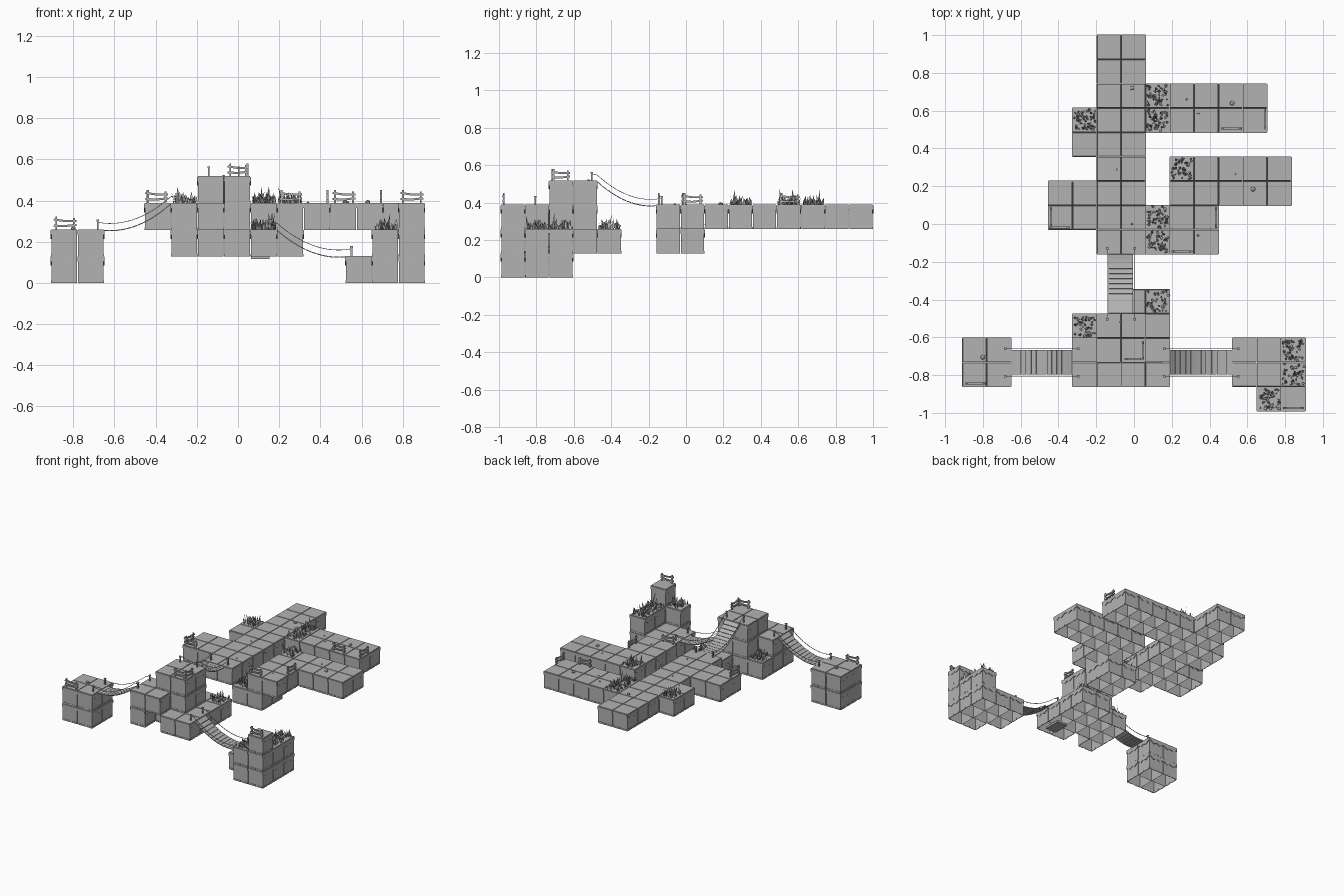
import bpy, bmesh, math, random
from mathutils import Matrix, Vector

random.seed(4)
if "Cube" in bpy.data.objects:
    bpy.data.objects.remove(bpy.data.objects["Cube"])

S = 0.1288                       # block pitch
H = 0.129                        # block height
L1, L2, L3, L4 = [0.002 + H * k for k in range(1, 5)]


def material(name, value):
    m = bpy.data.materials.new(name)
    m.use_nodes = True
    col = (value, value, value, 1)
    m.diffuse_color = col
    m.node_tree.nodes["Principled BSDF"].inputs["Base Color"].default_value = col
    return m


GREY = material("stone grey", 0.45)


def finish(bm, name):
    me = bpy.data.meshes.new(name)
    bm.to_mesh(me)
    bm.free()
    me.materials.append(GREY)
    ob = bpy.data.objects.new(name, me)
    bpy.context.collection.objects.link(ob)
    return ob


def box(bm, c, size, rot=None):
    mat = Matrix.Translation(c) @ (rot or Matrix()) @ Matrix.Diagonal((*size, 1))
    return bmesh.ops.create_cube(bm, size=1, matrix=mat)["verts"]


def bar(bm, a, b, t):
    a, b = Vector(a), Vector(b)
    rot = (b - a).to_track_quat("X", "Z").to_matrix().to_4x4()
    box(bm, (a + b) / 2, ((b - a).length, t, t), rot)


def block(bm, x, y, z):
    """Hollow block, open below, with a chamfered turf cap."""
    walls = box(bm, (x, y, z + H / 2), (S - 0.005, S - 0.005, H))
    faces = {f for v in walls for f in v.link_faces}
    bmesh.ops.delete(bm, geom=[f for f in faces if abs(f.normal.z) > 0.5], context="FACES")
    cap = box(bm, (x, y, z + H - 0.008), (S - 0.001, S - 0.001, 0.02))
    for v in cap:
        if v.co.z > z + H:
            v.co.x += math.copysign(0.002, x - v.co.x)
            v.co.y += math.copysign(0.002, y - v.co.y)


def trim(bm, x, y, z, k):
    """Ragged turf edge and a low base strip on one open side of a block."""
    rot = Matrix.Translation((x, y, z)) @ Matrix.Rotation(k * math.pi / 2, 4, "Z")
    drops = [0.022, 0.026, 0.04, 0.034, 0.028, 0.042, 0.03, 0.022]
    if (k + round(x / S) + round(y / S)) % 2:
        drops.reverse()
    n, top = len(drops) - 1, H - 0.002
    w = S - 0.002
    pts = [(-w / 2, top), (w / 2, top)] + [(w * (0.5 - i / n), top - d) for i, d in enumerate(drops)]
    face = bm.faces.new([bm.verts.new(rot @ Vector((u, -S / 2 - 0.002, v))) for u, v in pts])
    ext = bmesh.ops.extrude_face_region(bm, geom=[face])["geom"]
    off = rot.to_3x3() @ Vector((0, 0.006, 0))
    bmesh.ops.translate(bm, verts=[v for v in ext if isinstance(v, bmesh.types.BMVert)], vec=off)
    for u, length in ((-0.03, 0.055), (0.036, 0.045)):
        box(bm, rot @ Vector((u, -S / 2 + 0.002, 0.006)), (length, 0.004, 0.012),
            Matrix.Rotation(k * math.pi / 2, 4, "Z"))


def island(name, x0, y0, patches):
    """patches: (column, row, columns, rows, bottom layer, top layer) on a local grid."""
    cells = {(i, j, k) for c, r, w, h, b, t in patches for i in range(c, c + w)
             for j in range(r, r + h) for k in range(b, t)}
    shell, edging = bmesh.new(), bmesh.new()
    for i, j, k in sorted(cells):
        x, y, z = x0 + (i + 0.5) * S, y0 + (j + 0.5) * S, H * k
        block(shell, x, y, z)
        for side, (dx, dy) in enumerate([(0, -1), (1, 0), (0, 1), (-1, 0)]):
            if (i + dx, j + dy, k) not in cells:
                trim(edging, x, y, z, side)
    bmesh.ops.recalc_face_normals(edging, faces=edging.faces)
    finish(shell, name + "_blocks")
    finish(edging, name + "_turf_edges")


# Terrain islands
MX, MY, SX, SY = -0.197, -0.159, -0.326, -0.861
EX, EY, WX, WY = 0.521, -0.99, -0.909, -0.861
island("main_terrain", MX, MY, [
    (0, 0, 2, 9, 2, 3), (-1, 4, 1, 2, 2, 3), (-2, 1, 2, 2, 2, 3), (2, 5, 5, 2, 2, 3),
    (3, 2, 5, 2, 2, 3), (3, 0, 2, 2, 2, 3), (2, 0, 2, 2, 1, 2)])
island("south_terrain", SX, SY, [
    (0, 0, 1, 3, 1, 2), (1, 1, 1, 2, 1, 2), (2, 0, 2, 4, 1, 2), (0, 0, 1, 2, 2, 3),
    (1, 0, 1, 1, 2, 3), (1, 1, 2, 2, 2, 4)])
island("east_terrain", EX, EY, [
    (0, 1, 3, 2, 0, 1), (1, 0, 2, 1, 0, 2), (2, 1, 1, 2, 1, 2), (2, 0, 1, 1, 2, 3)])
island("west_terrain", WX, WY, [(0, 0, 2, 2, 0, 2)])


# Grass clumps, one per planted block
def grass(name, x0, y0, i, j, z):
    bm = bmesh.new()
    for n in range(50):
        x = x0 + (i + random.uniform(0.08, 0.92)) * S
        y = y0 + (j + random.uniform(0.08, 0.92)) * S
        a, h = random.uniform(0, math.tau), random.uniform(0.015, 0.045)
        if n % 8 == 0:
            h = 0.085 if n == 0 else 0.055
        lean = random.uniform(0.2, 0.7) * min(h, 0.03)
        side = Vector((math.cos(a), math.sin(a), 0)) * random.uniform(0.005, 0.009)
        out = Vector((-math.sin(a), math.cos(a), 0)) * lean
        base = Vector((x, y, z - 0.002))
        mid = base + out * 0.35 + Vector((0, 0, h * 0.45))
        tip = base + out + Vector((0, 0, h))
        p = [bm.verts.new(q) for q in (base - side * 0.5, base + side * 0.5, mid + side, tip, mid - side)]
        bm.faces.new(p)
    finish(bm, name)


plots = [(MX, MY, -1, 5, L3), (MX, MY, 2, 5, L3), (MX, MY, 2, 6, L3), (MX, MY, 3, 3, L3),
         (MX, MY, 2, 0, L2), (MX, MY, 2, 1, L2), (SX, SY, 0, 2, L2), (SX, SY, 3, 3, L2),
         (EX, EY, 1, 0, L2), (EX, EY, 2, 1, L2), (EX, EY, 2, 2, L2)]
for n, plot in enumerate(plots):
    grass(f"grass_clump_{n + 1}", *plot)


# Low wooden fences
def fence(name, a, b, z):
    bm = bmesh.new()
    a, b = Vector((*a, z)), Vector((*b, z))
    d, up = (b - a).normalized(), Vector((0, 0, 1))
    rot = d.to_track_quat("X", "Z").to_matrix().to_4x4()
    for p, h in ((a + d * 0.012, 0.062), (b - d * 0.012, 0.054)):
        box(bm, p + up * h / 2, (0.009, 0.009, h), rot)
    for h0, h1 in ((0.018, 0.022), (0.048, 0.04)):
        mid = (a + b) / 2 + up * ((h0 + h1) / 2 - 0.004)
        for p, q in ((a + up * h0, mid), (mid, b + up * h1)):
            bar(bm, p, q, 0.01)
    finish(bm, name)


fences = [((-0.895, -0.845), (-0.785, -0.845), L2), ((-0.44, -0.02), (-0.44, 0.09), L3),
          ((-0.45, -0.018), (-0.34, -0.018), L3), ((0.2, -0.145), (0.31, -0.145), L3),
          ((0.435, -0.02), (0.435, 0.09), L3), ((0.46, 0.505), (0.57, 0.505), L3),
          ((0.695, 0.5), (0.695, 0.61), L3), ((0.79, -0.975), (0.9, -0.975), L3),
          ((-0.05, -0.715), (0.05, -0.715), L4), ((0.047, -0.72), (0.047, -0.62), L4)]
for n, f in enumerate(fences):
    fence(f"fence_{n + 1}", *f)


# Hanging rope bridges
def bridge(name, a, b, sag):
    a, b = Vector(a), Vector(b)
    flat = Vector((b.x - a.x, b.y - a.y, 0)).normalized()
    side, up = Vector((-flat.y, flat.x, 0)), Vector((0, 0, 1))

    def at(t, lift=0):
        return a.lerp(b, t) + up * (lift - 4 * sag * t * (1 - t))

    planks, ropes, posts = bmesh.new(), bmesh.new(), bmesh.new()
    n = 12
    for i in range(n):
        p, q = at(i / n), at((i + 1) / n)
        rot = (q - p).to_track_quat("X", "Z").to_matrix().to_4x4()
        box(planks, (p + q) / 2, ((q - p).length * 0.92, 0.13, 0.005), rot)
    for s in (-1, 1):
        off = side * 0.073 * s
        pa, pb = a - flat * 0.03 + off, b + flat * 0.03 + off
        path = [pa + up * 0.04] + [at(i / n, 0.035) + off for i in range(n + 1)] + [pb + up * 0.04]
        for p, q in zip(path, path[1:]):
            bar(ropes, p, q, 0.003)
        for p in (pa, pb):
            bar(posts, p - up * 0.01, p + up * 0.05, 0.008)
            box(posts, p + up * 0.048, (0.013, 0.013, 0.008))
    finish(planks, name + "_planks")
    finish(ropes, name + "_ropes")
    finish(posts, name + "_posts")


bridge("west_bridge", (-0.652, -0.733, L2 - 0.005), (-0.326, -0.733, L3 - 0.005), 0.04)
bridge("east_bridge", (0.189, -0.733, L2 - 0.005), (0.521, -0.733, L1 - 0.005), 0.04)
bridge("north_bridge", (-0.069, -0.475, L4 - 0.005), (-0.069, -0.159, L3 - 0.005), 0.04)

# Loose plate hanging below the south island
bm = bmesh.new()
box(bm, (0.107, -0.735, 0.122), (0.09, 0.13, 0.014))
finish(bm, "hanging_plate")

# Scattered pebbles
bm = bmesh.new()
spots = [(-0.01, 0.72, L3, 2), (0.52, 0.64, L3, 2), (0.63, 0.185, L3, 2), (0.535, 0.265, L3, 1),
         (0.28, 0.66, L3, 1), (0.34, 0.585, L3, 1), (-0.09, 0.29, L3, 1), (-0.01, 0, L3, 1),
         (0.34, -0.06, L3, 1), (-0.8, -0.705, L2, 2), (-0.07, -0.52, L4, 1)]
for x, y, z, big in spots:
    r = 0.007 * big
    mat = Matrix.Translation((x, y, z + r * 0.3)) @ Matrix.Diagonal((1, 1, 0.7, 1))
    bmesh.ops.create_icosphere(bm, subdivisions=1, radius=r, matrix=mat)
finish(bm, "pebbles")
